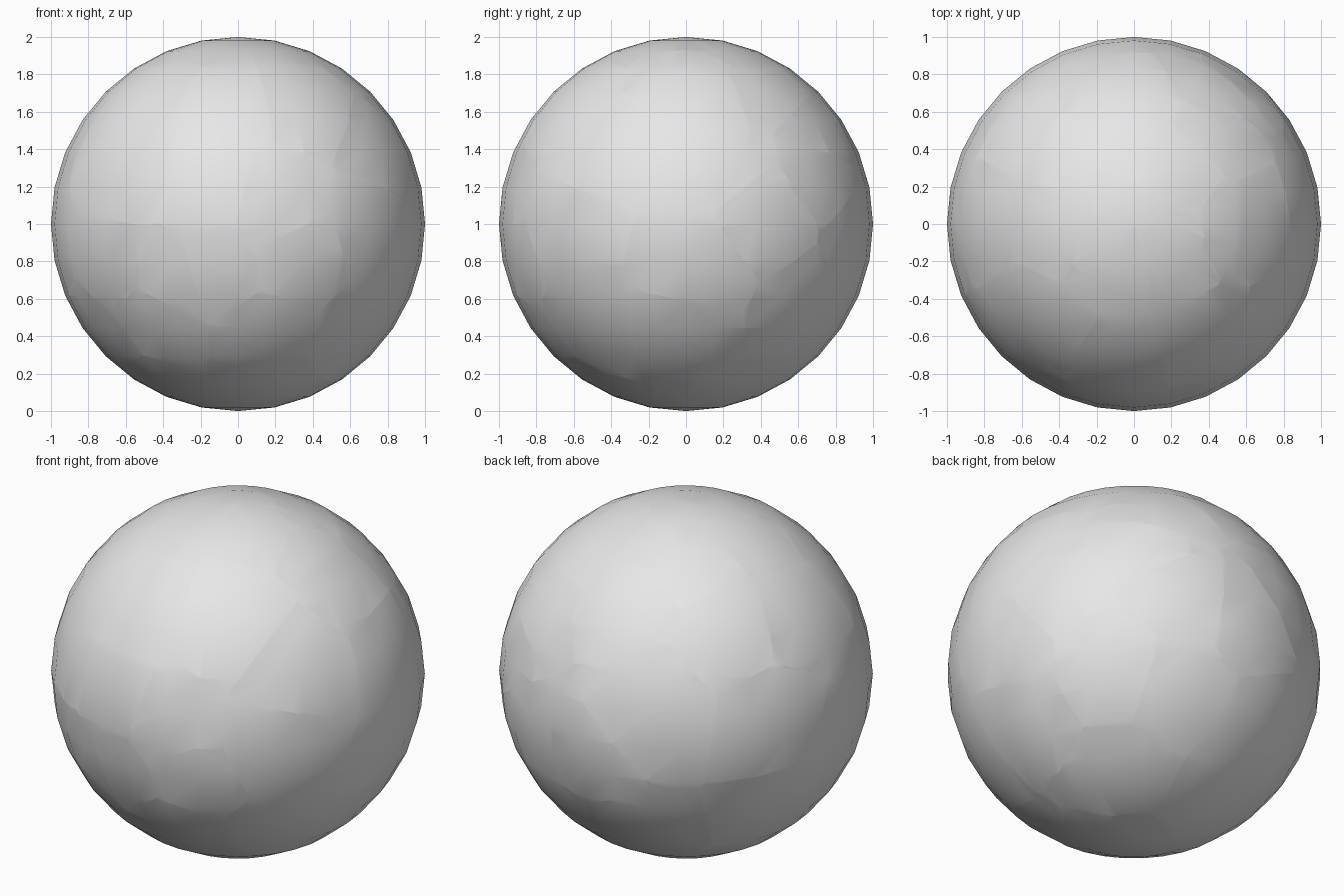
import bpy, bmesh, math
from mathutils import Vector

if "Cube" in bpy.data.objects:
    bpy.data.objects.remove(bpy.data.objects["Cube"])

grey = bpy.data.materials.new("stone grey")
grey.diffuse_color = (0.8, 0.8, 0.8, 1)
grey.use_nodes = True
grey.node_tree.nodes["Principled BSDF"].inputs["Base Color"].default_value = grey.diffuse_color


def sites(pairs, place):
    """Turn two view coordinates into a point just under the sphere surface."""
    out = []
    for a, b in pairs:
        c = math.sqrt(max(0.0, 1 - a * a - b * b))
        out.append(Vector(place(a, b, c)).normalized() * 0.9)
    return out


# Shard centres as seen from each side (sphere centre at the origin)
front = [(-.1, .63), (-.15, .2), (.2, .1), (.33, -.2), (.4, .65), (.75, .4), (.73, 0),
         (.65, -.55), (.13, -.58), (-.12, -.28), (-.35, -.33), (-.42, -.52),
         (-.7, -.2), (-.64, .25), (-.5, .68)]
top = [(0, .36), (-.02, .12), (-.13, -.14), (.22, -.08), (.3, .2), (.48, .05),
       (.5, .45), (.5, .72), (-.1, .68), (-.33, .37), (-.4, 0), (-.8, .1),
       (-.62, .45), (.68, .05)]
right = [(.15, .35), (.42, 0), (.1, -.25), (0, -.6), (.75, .3), (.6, -.45)]
left = [(-.1, -.1), (.4, .1), (.3, -.45), (-.3, -.6)]
back = [(-.35, .2), (0, -.15), (.4, -.1), (-.2, -.6), (.3, -.55)]
bottom = [(0, -.1), (-.35, -.3), (.3, .25), (-.2, .35), (.1, -.45)]

points = (sites(front, lambda a, b, c: (a, -c, b))
          + sites(top, lambda a, b, c: (a, b, c))
          + sites(right, lambda a, b, c: (c, a, b))
          + sites(left, lambda a, b, c: (-c, a, b))
          + sites(back, lambda a, b, c: (a, c, b))
          + sites(bottom, lambda a, b, c: (a, b, -c)))


def make_shard(index, site):
    """Cut a full sphere down to the region nearest to this site."""
    bm = bmesh.new()
    bmesh.ops.create_uvsphere(bm, u_segments=32, v_segments=16, radius=1)
    for f in bm.faces:
        f.smooth = True
    others = sorted((p for p in points if p is not site), key=lambda p: (p - site).length)
    for p in others:
        if (p - site).length < 0.02:
            continue
        cut = bmesh.ops.bisect_plane(
            bm, geom=bm.verts[:] + bm.edges[:] + bm.faces[:], dist=1e-5,
            plane_co=(p + site) / 2, plane_no=(p - site).normalized(), clear_outer=True)
        rim = [g for g in cut["geom_cut"]
               if isinstance(g, bmesh.types.BMEdge) and g.is_valid and g.is_boundary]
        if len(rim) > 2:
            # flat broken face
            for f in bmesh.ops.holes_fill(bm, edges=rim, sides=0)["faces"]:
                f.smooth = False
    if not bm.faces:
        bm.free()
        return
    bmesh.ops.recalc_face_normals(bm, faces=bm.faces[:])
    # keep the crack edges sharp
    for e in bm.edges:
        if len(e.link_faces) == 2 and not all(f.smooth for f in e.link_faces):
            e.smooth = False
    bmesh.ops.translate(bm, verts=bm.verts[:], vec=(0, 0, 1))
    mesh = bpy.data.meshes.new("sphere_shard")
    bm.to_mesh(mesh)
    bm.free()
    mesh.materials.append(grey)
    ob = bpy.data.objects.new(f"sphere_shard_{index:02d}", mesh)
    bpy.context.collection.objects.link(ob)


for i, s in enumerate(points):
    make_shard(i, s)
